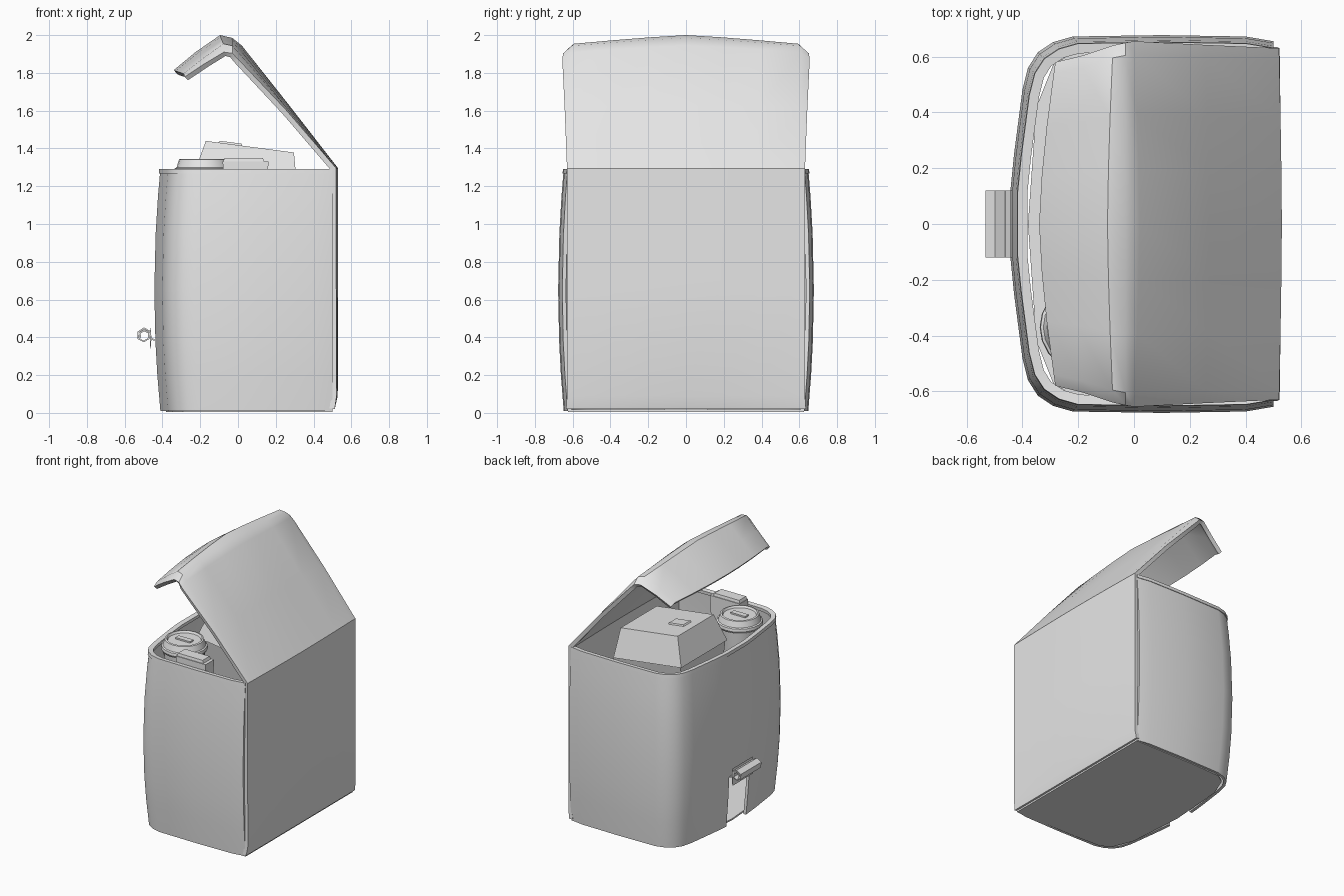
import bpy, bmesh, math
from mathutils import Matrix, Vector

cube = bpy.data.objects.get("Cube")
if cube:
    bpy.data.objects.remove(cube)

grey = bpy.data.materials.new("light_grey")
grey.use_nodes = True
grey.diffuse_color = (0.8, 0.8, 0.8, 1)
grey.node_tree.nodes["Principled BSDF"].inputs["Base Color"].default_value = (0.8, 0.8, 0.8, 1)


def finish(name, bm, thick=0, offset=-1, angle=35, recalc=True):
    if recalc:
        bmesh.ops.recalc_face_normals(bm, faces=bm.faces)
    me = bpy.data.meshes.new(name)
    bm.to_mesh(me)
    bm.free()
    me.materials.append(grey)
    ob = bpy.data.objects.new(name, me)
    bpy.context.collection.objects.link(ob)
    if thick:
        mod = ob.modifiers.new("thickness", "SOLIDIFY")
        mod.thickness, mod.offset = thick, offset
        mod.use_even_offset = True
    bpy.ops.object.select_all(action="DESELECT")
    ob.select_set(True)
    bpy.context.view_layer.objects.active = ob
    if thick:
        bpy.ops.object.modifier_apply(modifier="thickness")
    bpy.ops.object.shade_smooth_by_angle(angle=math.radians(angle))
    return ob


def sheet(name, rows, thick, offset=-1, skip=None, angle=35):
    """Grid surface through rows of points, thickened."""
    bm = bmesh.new()
    vs = [[bm.verts.new(p) for p in row] for row in rows]
    for a, b in zip(vs, vs[1:]):
        for i in range(len(a) - 1):
            quad = (a[i], a[i + 1], b[i + 1], b[i])
            mid = sum((v.co for v in quad), Vector()) / 4
            if not (skip and skip(mid)):
                bm.faces.new(quad)
    bmesh.ops.delete(bm, geom=[v for v in bm.verts if not v.link_faces], context="VERTS")
    return finish(name, bm, thick, offset, angle, recalc=False)


def lathe(name, profile, centre, sides=20):
    bm = bmesh.new()
    rings = [[bm.verts.new((centre[0] + r * math.cos(math.tau * i / sides),
                            centre[1] + r * math.sin(math.tau * i / sides), z))
              for i in range(sides)] for r, z in profile]
    for a, b in zip(rings, rings[1:]):
        for i in range(sides):
            j = (i + 1) % sides
            bm.faces.new((a[i], a[j], b[j], b[i]))
    bm.faces.new(rings[0])
    bm.faces.new(rings[-1])
    return finish(name, bm)


def block(name, size, centre, top=(1, 1), tilt=0.0):
    """Box whose upper face is scaled by top, tilted about y."""
    bm = bmesh.new()
    bmesh.ops.create_cube(bm, size=1)
    for v in bm.verts:
        if v.co.z > 0:
            v.co.x *= top[0]
            v.co.y *= top[1]
        v.co = Vector(a * b for a, b in zip(v.co, size))
    bm.transform(Matrix.Translation(centre) @ Matrix.Rotation(tilt, 4, "Y"))
    return finish(name, bm)


# U-shaped bulging wall, with a notch low on the -x face
half = [(0.5, 0.655), (0.4, 0.672), (0.1, 0.677), (-0.22, 0.672), (-0.29, 0.652),
        (-0.345, 0.615), (-0.38, 0.56), (-0.40, 0.48), (-0.43, 0.25), (-0.443, 0.12)]
outline = half + [(x, -y) for x, y in reversed(half)]


def bulge(z):
    return (1 - z / 0.65) ** 2


def ring(z, grow=0.0):
    b = bulge(z)
    return [(x + (0.033 * b - grow) * (0.5 - x) / 0.94,
             y * (1 - 0.045 * b + grow), z) for x, y in outline]


sheet("side_wall", [ring(z) for z in (0.01, 0.2, 0.38, 0.65, 0.95, 1.15, 1.28)], 0.02,
      skip=lambda m: m.z < 0.38 and abs(m.y) < 0.1 and m.x < 0)
sheet("top_rim", [ring(z, 0.006) for z in (1.268, 1.292)], 0.035)

# Floor set slightly inside the wall
bm = bmesh.new()
front = [(0.5, 0.625), (0.0, 0.625), (-0.22, 0.615), (-0.29, 0.57), (-0.35, 0.42), (-0.38, 0)]
bm.faces.new([bm.verts.new((x, y, 0.012)) for x, y in
              front + [(x, -y) for x, y in reversed(front[:-1])]])
finish("floor", bm, 0.012, 0)

# Back panel running into the raised lid: x, z, half width, x shift and drop at the sides
lid = [(0.512, 0.02, 0.635, 0, 0), (0.528, 0.09, 0.63, -0.006, 0),
       (0.53, 0.7, 0.63, -0.01, 0), (0.53, 1.295, 0.63, -0.01, 0),
       (0.27, 1.63, 0.642, -0.015, -0.015), (0.02, 1.945, 0.655, -0.02, -0.04),
       (-0.03, 1.985, 0.65, 0, -0.045), (-0.095, 2.0, 0.64, 0.02, -0.05),
       (-0.225, 1.91, 0.605, 0.045, -0.035), (-0.34, 1.815, 0.58, 0.058, -0.02)]
across = [-1, -0.93, -0.6, -0.3, 0, 0.3, 0.6, 0.93, 1]
rows = []
for x, z, w, sx, dz in lid:
    rows.append([(x + sx * abs(t) ** 1.5, w * t,
                  z + dz * abs(t) ** 1.2 + (dz * 0.8 if abs(t) == 1 else 0)) for t in across])
sheet("back_panel_and_lid", rows, 0.028)

# Rolled-up flap above the notch
path = [(-0.44, 0.385), (-0.462, 0.395)]
for i in range(11):
    a = math.radians(60 * i - 30)
    r = 0.041 - 0.0018 * i
    path.append((-0.498 + r * math.cos(a), 0.41 + r * math.sin(a)))
sheet("rolled_flap", [[(x, s * 0.12, z) for s in (1, -1)] for x, z in path], 0.008, 0, angle=20)

# Clamshell food box with a tab
tilt = math.radians(7.5)
block("food_box_lid", (0.56, 0.54, 0.2), (0.05, 0.13, 1.31), (0.84, 0.78), tilt)
block("food_box_base", (0.48, 0.44, 0.25), (0.03, 0.13, 1.09), (1.16, 1.2), tilt)
block("food_box_tab", (0.13, 0.09, 0.012), (-0.04, 0.13, 1.427), (0.9, 0.9), tilt)

# Drinks cup with lid
cup = (-0.18, -0.37)
lathe("cup", [(0.1, 0.75), (0.142, 1.27)], cup)
lathe("cup_lid", [(0.15, 1.26), (0.158, 1.275), (0.155, 1.295), (0.145, 1.30), (0.132, 1.342),
                  (0.12, 1.345), (0.112, 1.33)], cup)
block("cup_sip_tab", (0.12, 0.04, 0.012), (cup[0], cup[1], 1.335))

# Carton standing by the -y wall
block("carton", (0.18, 0.1, 0.56), (0.04, -0.56, 1.05), (1.35, 1.0))
block("carton_cap", (0.22, 0.09, 0.025), (0.03, -0.56, 1.338), (0.92, 0.9))
